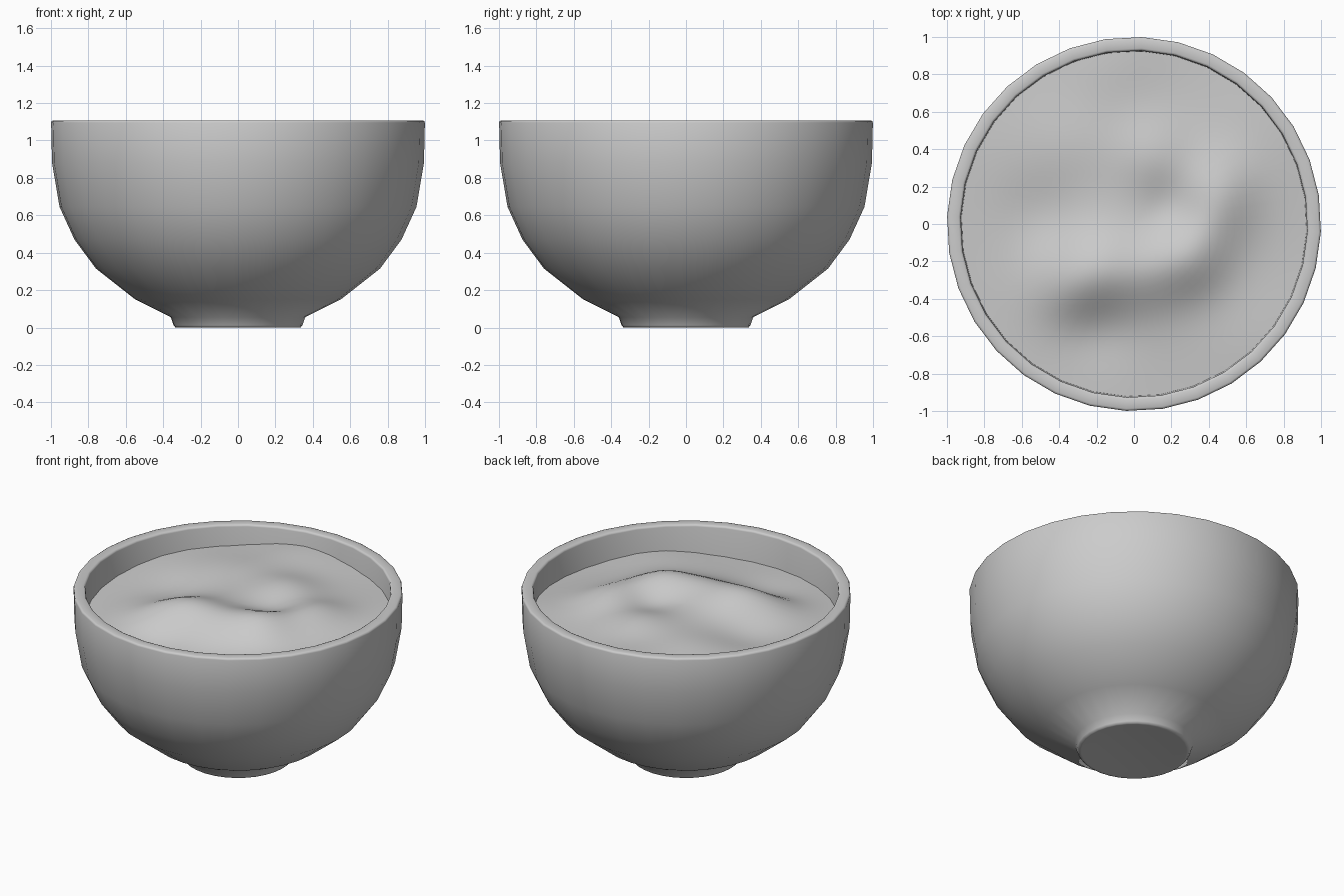
import bpy, bmesh, math

SEGMENTS = 32
TURN = math.radians(-2.4)

cube = bpy.data.objects.get("Cube")
if cube:
    bpy.data.objects.remove(cube, do_unlink=True)

grey = bpy.data.materials.new("plain_grey")
grey.use_nodes = True
grey.diffuse_color = (0.6, 0.6, 0.6, 1)
grey.node_tree.nodes["Principled BSDF"].inputs["Base Color"].default_value = (0.6, 0.6, 0.6, 1)


def lathe(name, profile, segments, height=None):
    """Turn (radius, z) points about z; a zero radius makes a pole."""
    bm = bmesh.new()
    rings = []
    for r, z in profile:
        ring = []
        for i in range(segments if r > 0 else 1):
            a = TURN + math.tau * i / segments
            x, y = r * math.cos(a), r * math.sin(a)
            ring.append(bm.verts.new((x, y, height(x, y) if height else z)))
        rings.append(ring)
    for low, high in zip(rings, rings[1:]):
        for i in range(segments):
            j = (i + 1) % segments
            corners = [low[i % len(low)], low[j % len(low)],
                       high[j % len(high)], high[i % len(high)]]
            bm.faces.new(list(dict.fromkeys(corners)))
    bmesh.ops.recalc_face_normals(bm, faces=bm.faces)
    if height and sum(f.normal.z for f in bm.faces) < 0:
        bmesh.ops.reverse_faces(bm, faces=bm.faces)
    mesh = bpy.data.meshes.new(name)
    bm.to_mesh(mesh)
    bm.free()
    mesh.materials.append(grey)
    obj = bpy.data.objects.new(name, mesh)
    bpy.context.collection.objects.link(obj)
    bpy.ops.object.select_all(action="DESELECT")
    obj.select_set(True)
    bpy.context.view_layer.objects.active = obj
    bpy.ops.object.shade_smooth_by_angle(angle=math.radians(60))
    return obj


# Bowl: shallow hollow under the foot, outer wall, flat rim, inner wall
foot = [(0, 0.01), (0.25, 0.008), (0.32, 0.0), (0.335, 0.0), (0.345, 0.012), (0.36, 0.055)]
outer = [(0.55, 0.15), (0.76, 0.315), (0.875, 0.47), (0.955, 0.645), (0.995, 0.88)]
rim = [(1.0, 1.095), (0.997, 1.104), (0.988, 1.108), (0.94, 1.108), (0.931, 1.104), (0.928, 1.095)]
inner = [(0.922, 0.88), (0.88, 0.66), (0.8, 0.5), (0.69, 0.36), (0.5, 0.22), (0, 0.12)]
lathe("bowl", foot + outer + rim + inner, SEGMENTS)

# Filling: a broad dome, a curved ridge, then small mounds and hollows
# as (x, y, width, height)
DOME = [(0, 0, 0.4, 0.07)]
RIDGE = [(-0.38, -0.36, 0.14, 0.04), (-0.2, -0.26, 0.16, 0.09), (0.08, -0.27, 0.14, 0.05),
         (0.3, -0.18, 0.14, 0.09), (0.43, 0.05, 0.14, 0.05), (0.47, 0.22, 0.14, 0.05)]
DETAIL = [(-0.2, -0.56, 0.14, -0.03), (0.1, 0.38, 0.15, 0.05), (0.2, 0.08, 0.12, -0.03),
          (-0.5, 0.05, 0.15, -0.03), (-0.3, 0.45, 0.17, 0.03), (-0.15, 0.88, 0.22, 0.05),
          (0.75, 0.5, 0.25, 0.02), (0.66, -0.64, 0.22, 0.03), (-0.7, 0.45, 0.25, 0.02)]


def filling_height(x, y):
    z = 0.925 + 0.03 * y
    for mx, my, width, h in DOME + RIDGE + DETAIL:
        z += h * math.exp(-((x - mx) ** 2 + (y - my) ** 2) / (2 * width ** 2))
    return z


RINGS = 24
lathe("filling", [(0.924 * i / RINGS, 0) for i in range(RINGS, -1, -1)],
      SEGMENTS * 2, filling_height)
